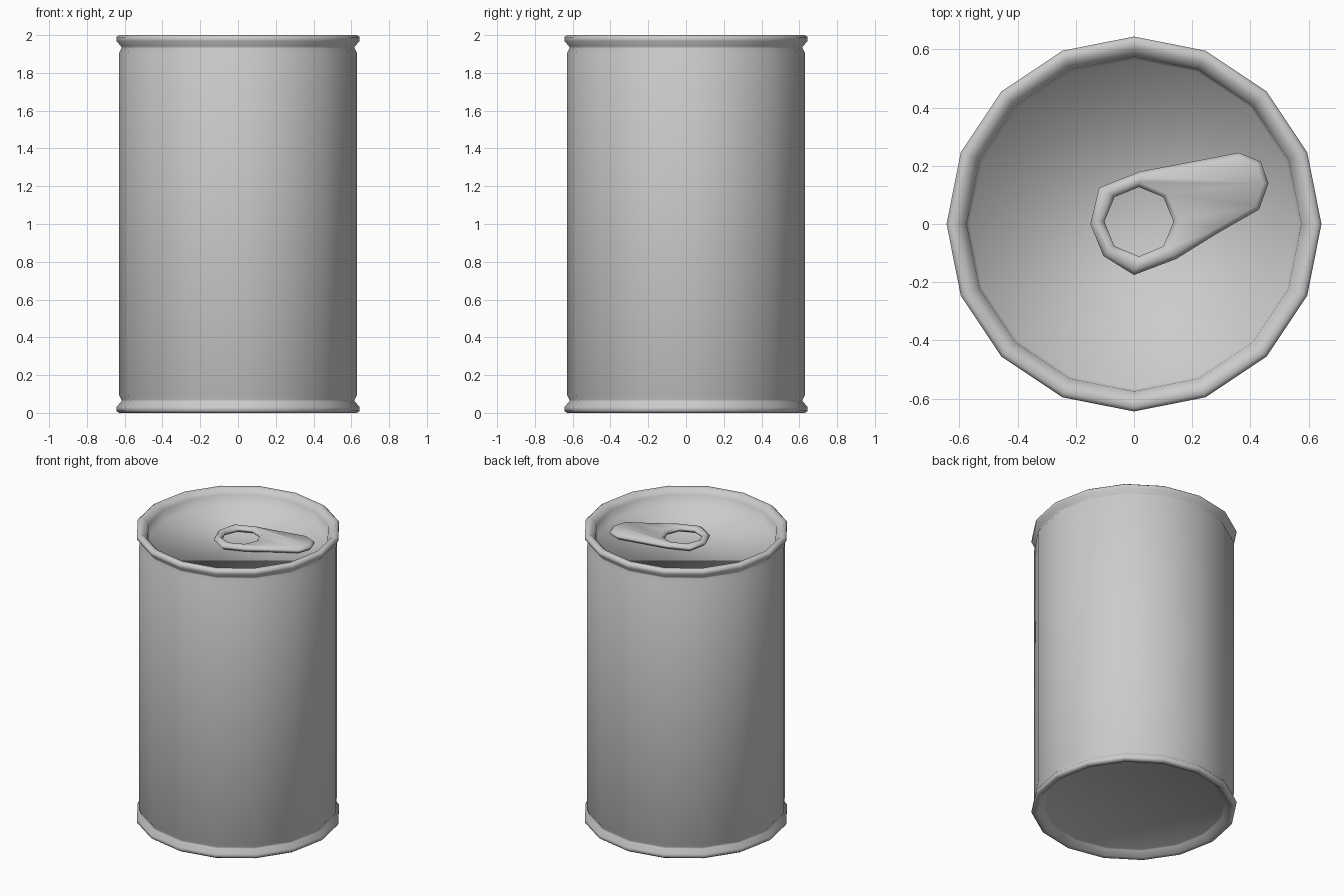
import bpy, bmesh, math

if "Cube" in bpy.data.objects:
    bpy.data.objects.remove(bpy.data.objects["Cube"])

SIDES = 16


def finish(name, bm, smooth=True):
    bmesh.ops.recalc_face_normals(bm, faces=bm.faces)
    for f in bm.faces:
        f.smooth = smooth
    mesh = bpy.data.meshes.new(name)
    bm.to_mesh(mesh)
    bm.free()
    obj = bpy.data.objects.new(name, mesh)
    bpy.context.collection.objects.link(obj)
    return obj


def lathe(name, profile):
    """Closed 16-sided turned body; first and last rings are capped with flat discs."""
    bm = bmesh.new()
    rings = []
    for r, z in profile:
        rings.append([bm.verts.new((r * math.cos(2 * math.pi * i / SIDES),
                                    r * math.sin(2 * math.pi * i / SIDES), z))
                      for i in range(SIDES)])
    for a, b in zip(rings, rings[1:]):
        for i in range(SIDES):
            j = (i + 1) % SIDES
            bm.faces.new((a[i], a[j], b[j], b[i]))
    bm.faces.new(rings[0])
    bm.faces.new(rings[-1])
    return finish(name, bm)


# Can: recessed lid, rolled rim, neck and wall; the lower rim mirrors the upper one
rim = [(0.575, 1.965), (0.605, 1.998), (0.63, 2.0), (0.644, 1.99),
       (0.644, 1.968), (0.618, 1.94), (0.617, 1.93), (0.63, 1.905)]
base = [(r, 2.0 - z) for r, z in reversed(rim)]
lathe("can_body", [(0.565, 1.90)] + rim + base + [(0.565, 0.04)])

# Pull tab: ridged plate with an eight-sided finger hole
outline = [(-0.15, 0.0), (-0.12, 0.125), (0.02, 0.18), (0.36, 0.245), (0.435, 0.215),
           (0.462, 0.14), (0.43, 0.05), (0.29, -0.03), (0.145, -0.12), (0.0, -0.175),
           (-0.105, -0.11)]
hole = [(0.017 + 0.119 * math.cos(k * math.pi / 4), 0.008 + 0.119 * math.sin(k * math.pi / 4))
        for k in range(8)]
curve = bpy.data.curves.new("pull_tab", 'CURVE')
curve.dimensions = '2D'
curve.fill_mode = 'BOTH'
for pts in (outline, hole):
    s = curve.splines.new('POLY')
    s.points.add(len(pts) - 1)
    for p, (x, y) in zip(s.points, pts):
        p.co = (x, y, 0, 1)
    s.use_cyclic_u = True
curve.extrude = 0.004
curve.bevel_depth = 0.016
curve.bevel_resolution = 0
curve.offset = -0.016
tab = bpy.data.objects.new("pull_tab", curve)
tab.location.z = 1.93
bpy.context.collection.objects.link(tab)
bpy.context.view_layer.objects.active = tab
tab.select_set(True)
bpy.ops.object.convert(target='MESH')
# weld the curve's separate strips so the shading rolls over the edge
bm = bmesh.new()
bm.from_mesh(tab.data)
bmesh.ops.remove_doubles(bm, verts=bm.verts, dist=0.001)
for f in bm.faces:
    f.smooth = True
bm.to_mesh(tab.data)
bm.free()
